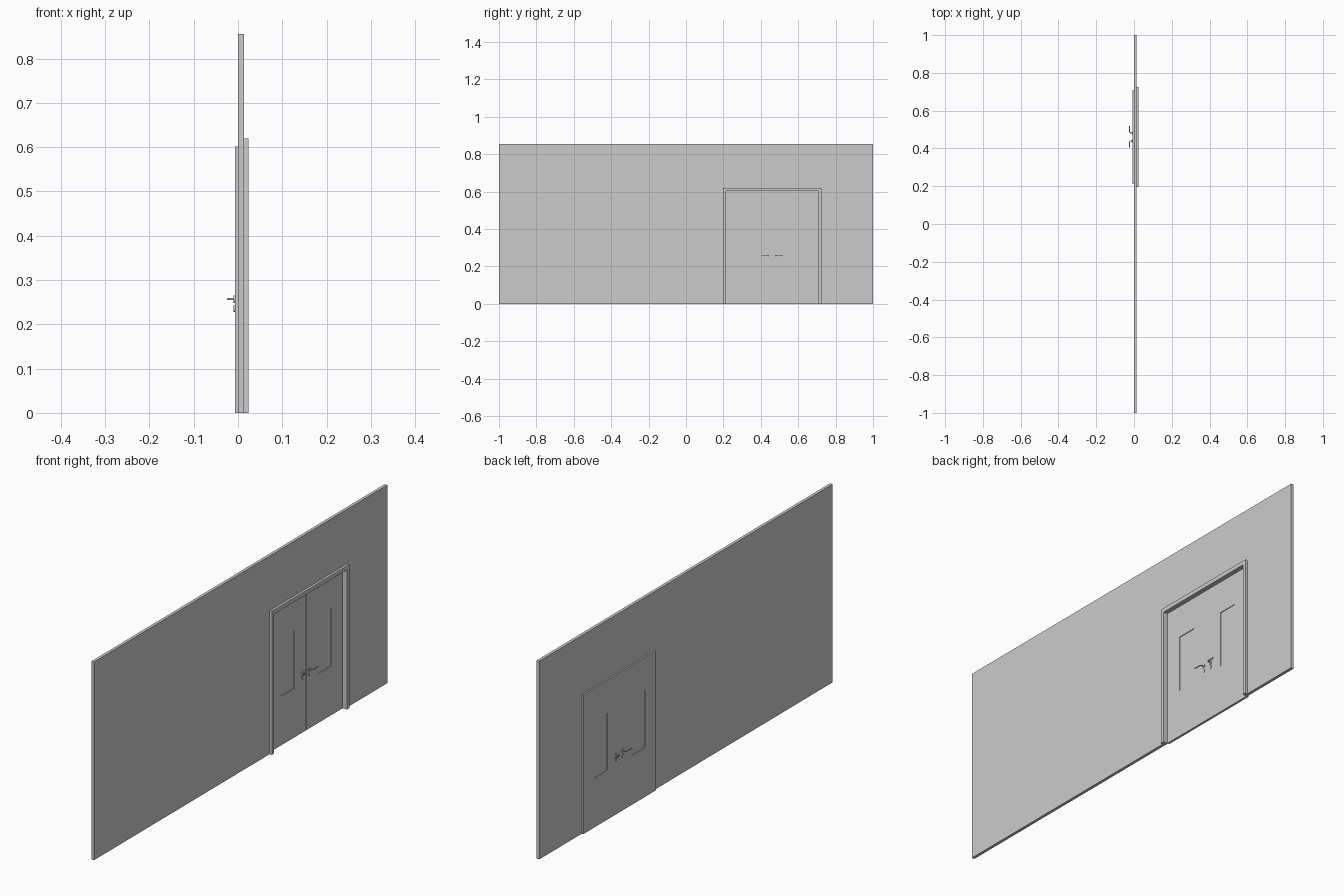
import bpy, bmesh, math
from mathutils import Vector, Matrix

if "Cube" in bpy.data.objects:
    bpy.data.objects.remove(bpy.data.objects["Cube"])

SEAM = 0.461            # y of the line where the leaves meet
HALF, TOP = 0.248, 0.602  # door opening half width and height
BACK, FRONT = -0.007, 0.003  # door faces in x
AXIS_Z = 0.257          # lever height


def finish(name, bm):
    bmesh.ops.recalc_face_normals(bm, faces=bm.faces)
    me = bpy.data.meshes.new(name)
    bm.to_mesh(me)
    bm.free()
    ob = bpy.data.objects.new(name, me)
    bpy.context.collection.objects.link(ob)
    return ob


def extrude_profile(name, points, x0, x1):
    """Profile of (y, z) points extruded along x."""
    bm = bmesh.new()
    face = bm.faces.new([bm.verts.new((x0, y, z)) for y, z in points])
    ext = bmesh.ops.extrude_face_region(bm, geom=[face])
    verts = [v for v in ext["geom"] if isinstance(v, bmesh.types.BMVert)]
    bmesh.ops.translate(bm, verts=verts, vec=(x1 - x0, 0, 0))
    return finish(name, bm)


def arch(name, y0, y1, top, x0, x1):
    """Slab with the doorway cut out of its bottom edge."""
    a, b = SEAM - HALF, SEAM + HALF
    return extrude_profile(name, [(y0, 0), (a, 0), (a, TOP), (b, TOP), (b, 0),
                                  (y1, 0), (y1, top), (y0, top)], x0, x1)


def box(name, x0, x1, y0, y1, z0, z1):
    return extrude_profile(name, [(y0, z0), (y1, z0), (y1, z1), (y0, z1)], x0, x1)


def disc(name, x0, x1, y, z, r):
    pts = [(y + r * math.cos(i * math.tau / 24), z + r * math.sin(i * math.tau / 24))
           for i in range(24)]
    return extrude_profile(name, pts, x0, x1)


def tube(name, path, r, n=12):
    """Round bar swept through a path lying in the horizontal plane."""
    bm = bmesh.new()
    path = [Vector(p) for p in path]
    rings = []
    for i, p in enumerate(path):
        t = (path[min(i + 1, len(path) - 1)] - path[max(i - 1, 0)]).normalized()
        side = t.cross(Vector((0, 0, 1)))
        rings.append([bm.verts.new(p + r * (side * math.cos(k * math.tau / n)
                      + Vector((0, 0, 1)) * math.sin(k * math.tau / n))) for k in range(n)])
    for a, b in zip(rings, rings[1:]):
        for k in range(n):
            bm.faces.new((a[k], a[(k + 1) % n], b[(k + 1) % n], b[k]))
    bm.faces.new(rings[0])
    bm.faces.new(rings[-1])
    ob = finish(name, bm)
    bpy.context.view_layer.objects.active = ob
    ob.select_set(True)
    bpy.ops.object.shade_smooth_by_angle()
    ob.select_set(False)
    return ob


# Wall and the raised casing around the doorway
arch("wall", -1, 1, 0.855, 0, 0.013)
arch("door_casing", SEAM - 0.264, SEAM + 0.264, 0.62, 0.013, 0.0235)

for side, label in ((-1, "left"), (1, "right")):
    def ys(a, b):
        return sorted((SEAM + side * a, SEAM + side * b))

    # Door leaf: solid slab around a window opening
    leaf = box("door_leaf_" + label, BACK, FRONT, *ys(0.0006, HALF), 0, TOP)
    cutter = box("window_cutter_" + label, -0.05, 0.05, *ys(0.083, 0.172), 0.212, 0.46)
    cutter.hide_render = True
    cutter.hide_set(True)
    mod = leaf.modifiers.new("window", "BOOLEAN")
    mod.operation, mod.object, mod.solver = "DIFFERENCE", cutter, "EXACT"
    bpy.context.view_layer.objects.active = leaf
    bpy.ops.object.modifier_apply(modifier=mod.name)
    bpy.data.objects.remove(cutter)
    box("window_pane_" + label, -0.004, 0.0, *ys(0.083, 0.172), 0.212, 0.46)

    # Lever, rose and keyhole plate on both faces
    y = SEAM + side * 0.021
    for face, out, where in ((BACK, -1, "back"), (FRONT, 1, "front")):
        tag = "_%s_%s" % (label, where)
        disc("handle_rose" + tag, face, face + out * 0.003, y, AXIS_Z, 0.0085)
        disc("key_rose" + tag, face, face + out * 0.003, y, 0.236, 0.008)
        path = [(face, y, AXIS_Z), (face + out * 0.010, y, AXIS_Z)]
        for i in range(1, 7):
            a = i * math.pi / 12
            path.append((face + out * (0.010 + 0.0058 * math.sin(a)),
                         y + side * 0.0058 * (1 - math.cos(a)), AXIS_Z))
        path.append((face + out * 0.0158, y + side * 0.036, AXIS_Z))
        tube("lever" + tag, path, 0.0024)

# Rebate strip closing the gap between leaves on the back
box("meeting_strip", BACK, BACK + 0.004, SEAM - 0.0006, SEAM + 0.0006, 0, TOP)
